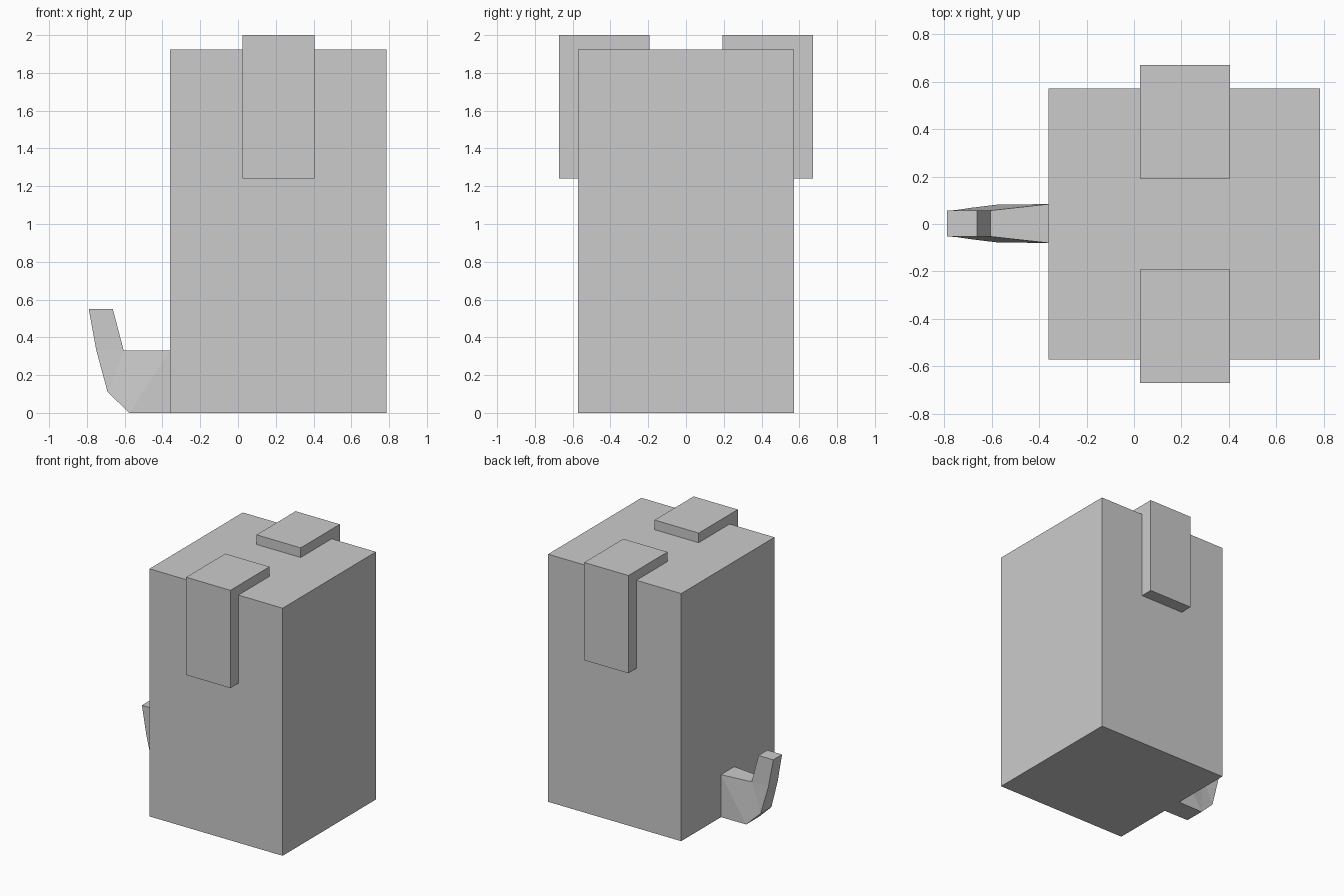
import bpy, bmesh

if "Cube" in bpy.data.objects:
    bpy.data.objects.remove(bpy.data.objects["Cube"])


def make_object(name, bm):
    bmesh.ops.recalc_face_normals(bm, faces=bm.faces)
    mesh = bpy.data.meshes.new(name)
    bm.to_mesh(mesh)
    bm.free()
    obj = bpy.data.objects.new(name, mesh)
    bpy.context.collection.objects.link(obj)
    return obj


def box(name, lo, hi):
    bm = bmesh.new()
    bmesh.ops.create_cube(bm, size=1)
    for v in bm.verts:
        v.co = [a + (c + 0.5) * (b - a) for a, b, c in zip(lo, hi, v.co)]
    return make_object(name, bm)


# Main body block
box("body", (-0.36, -0.573, 0), (0.785, 0.573, 1.925))

# Flat pads overlapping the top edge on both sides
box("front_pad", (0.025, -0.672, 1.24), (0.405, -0.192, 2.0))
box("back_pad", (0.025, 0.192, 1.24), (0.405, 0.672, 2.0))

# Upturned tapering hook: profile points as (x, z, half width)
profile = [(-0.36, 0, 0.082), (-0.575, 0, 0.08), (-0.69, 0.11, 0.066),
           (-0.75, 0.33, 0.057), (-0.79, 0.55, 0.054), (-0.663, 0.55, 0.054),
           (-0.605, 0.33, 0.055), (-0.36, 0.33, 0.082)]
bm = bmesh.new()
sides = [[bm.verts.new((x, 0.002 + s * w, z)) for x, z, w in profile]
         for s in (-1, 1)]
for side in sides:
    for ids in ((0, 1, 7), (1, 6, 7), (1, 2, 6), (2, 3, 6), (3, 4, 5, 6)):
        bm.faces.new([side[i] for i in ids])
n = len(profile)
for i in range(n):
    j = (i + 1) % n
    bm.faces.new((sides[0][i], sides[0][j], sides[1][j], sides[1][i]))
make_object("hook", bm)
